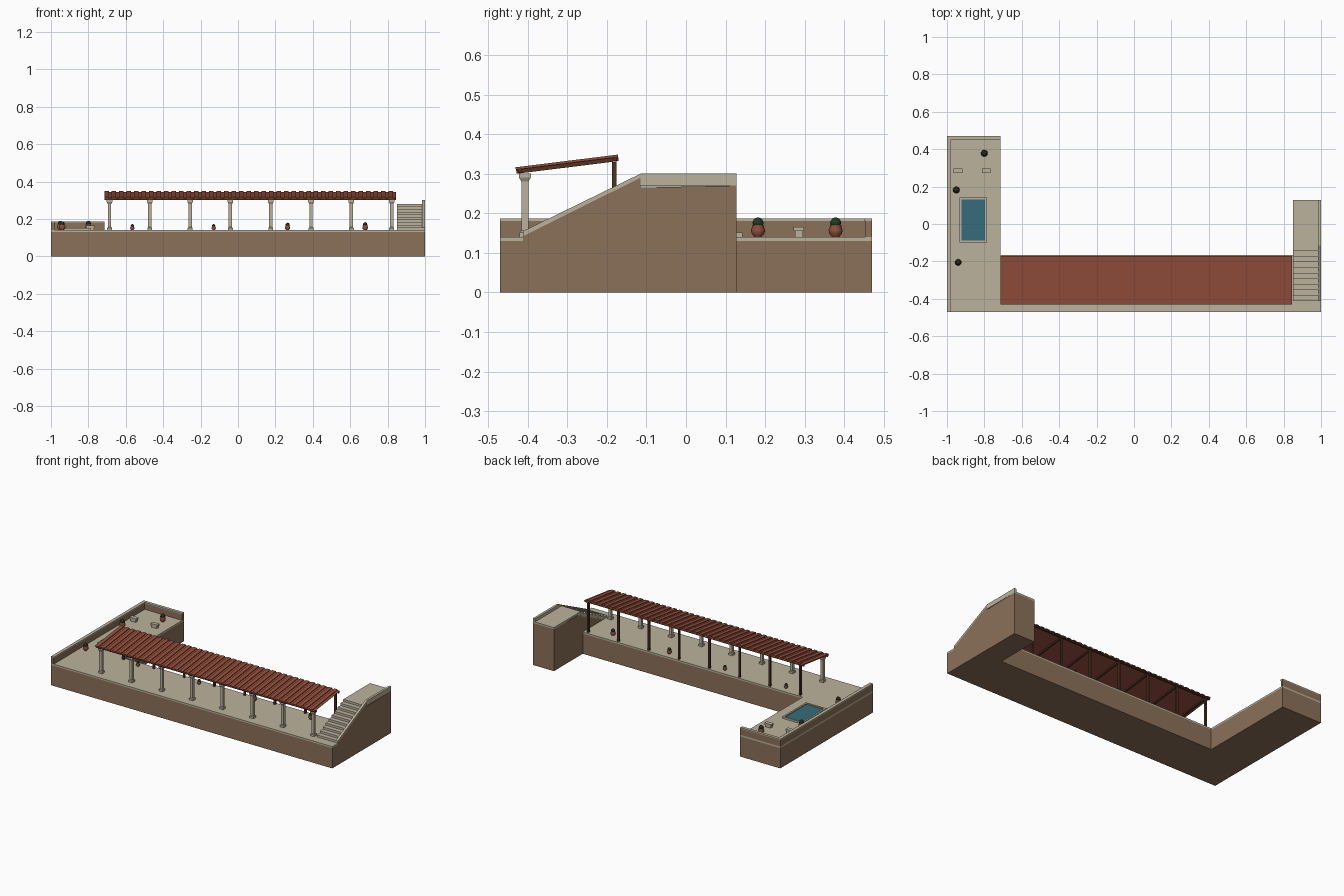
import bpy, bmesh
from math import atan2, hypot
from mathutils import Matrix, Vector

cube = bpy.data.objects.get("Cube")
if cube:
    bpy.data.objects.remove(cube, do_unlink=True)


def material(name, rgb):
    m = bpy.data.materials.new(name)
    m.use_nodes = True
    m.diffuse_color = (*rgb, 1)
    bsdf = m.node_tree.nodes["Principled BSDF"]
    bsdf.inputs["Base Color"].default_value = (*rgb, 1)
    bsdf.inputs["Roughness"].default_value = 0.8
    return m


STONE = material("pale stone", (0.50, 0.45, 0.34))
EARTH = material("brown wall", (0.26, 0.165, 0.10))
TILE = material("red roof tile", (0.30, 0.078, 0.046))
WOOD = material("dark wood", (0.08, 0.032, 0.018))
CLAY = material("terracotta", (0.30, 0.085, 0.05))
LEAF = material("dark foliage", (0.018, 0.045, 0.02))
WATER = material("teal water", (0.037, 0.15, 0.20))


def finish(name, bm, mat, smooth=False):
    bmesh.ops.recalc_face_normals(bm, faces=bm.faces)
    me = bpy.data.meshes.new(name)
    bm.to_mesh(me)
    bm.free()
    me.materials.append(mat)
    ob = bpy.data.objects.new(name, me)
    bpy.context.collection.objects.link(ob)
    if smooth:
        for p in me.polygons:
            p.use_smooth = True
    return ob


def add_box(bm, x, y, z):
    size = Matrix.Diagonal((x[1] - x[0], y[1] - y[0], z[1] - z[0], 1))
    mid = Vector((sum(x), sum(y), sum(z))) / 2
    bmesh.ops.create_cube(bm, size=1, matrix=Matrix.Translation(mid) @ size)


def boxes(name, mat, items):
    bm = bmesh.new()
    for x, y, z in items:
        add_box(bm, x, y, z)
    return finish(name, bm, mat)


def prism(name, mat, outline, lo, hi, axis):
    """Extrude an outline: (x, y) along z, or (y, z) along x."""
    bm = bmesh.new()
    place = (lambda a, b: (a, b, lo)) if axis == "z" else (lambda a, b: (lo, a, b))
    face = bm.faces.new([bm.verts.new(place(*p)) for p in outline])
    out = bmesh.ops.extrude_face_region(bm, geom=[face])["geom"]
    move = (0, 0, hi - lo) if axis == "z" else (hi - lo, 0, 0)
    bmesh.ops.translate(bm, vec=move, verts=[g for g in out if isinstance(g, bmesh.types.BMVert)])
    return finish(name, bm, mat)


# Terrace: L-shaped base and paving slab
BACK, FRONT, WING, STAIR, DECK = -0.165, -0.47, -0.715, 0.85, 0.14
base = [(-1, FRONT), (STAIR, FRONT), (STAIR, BACK), (WING, BACK), (WING, 0.47), (-1, 0.47)]
prism("terrace_base", EARTH, base, 0, 0.13, "z")
foot = -0.412
slab = [(-1, FRONT), (1, FRONT), (1, foot), (STAIR, foot)] + base[2:]
prism("terrace_slab", STONE, slab, 0.13, DECK, "z")

# Low wall along the side and the back of the wing
boxes("wing_wall", EARTH, [((-1, -0.982), (FRONT, 0.47), (DECK, 0.18)),
                           ((-0.982, WING), (0.454, 0.47), (DECK, 0.18))])
boxes("wing_wall_cap", STONE, [((-1, -0.979), (FRONT, 0.47), (0.18, 0.187)),
                               ((-0.979, WING), (0.451, 0.47), (0.18, 0.187))])

# Stair block, steps, landing and side parapet
TOP_Y, END_Y, INNER = -0.115, 0.128, 0.986
prism("stair_block", EARTH, [(FRONT, 0), (END_Y, 0), (END_Y, 0.27), (TOP_Y, 0.265),
                             (foot, 0.13), (FRONT, 0.13)], STAIR, 1, "x")
STEPS = 10
run, rise = (TOP_Y - foot) / STEPS, (0.28 - DECK) / STEPS
boxes("stair_steps", STONE, [((STAIR, INNER), (foot + i * run, foot + (i + 1) * run),
                              (0.13 + i * rise, DECK + (i + 1) * rise)) for i in range(STEPS)])
boxes("stair_landing", STONE, [((STAIR, INNER), (TOP_Y, END_Y), (0.268, 0.28))])
prism("stair_parapet", EARTH, [(foot, 0.13), (TOP_Y, 0.265), (TOP_Y, 0.29), (foot, 0.142)],
      INNER, 1, "x")
prism("stair_parapet_cap", STONE, [(foot, 0.14), (TOP_Y, 0.288), (TOP_Y, 0.27), (END_Y, 0.27),
                                   (END_Y, 0.30), (TOP_Y, 0.30), (foot, 0.155)],
      INNER - 0.001, 1, "x")

# Pergola columns in front, timber posts behind
post_x = [-0.687 + i * 0.2155 for i in range(8)]
COL_Y, POST_Y = -0.407, -0.181


def column(bm, x):
    levels = [(DECK, 0.013), (0.152, 0.013), (0.156, 0.009), (0.28, 0.009),
              (0.291, 0.015), (0.301, 0.015)]
    rings = [[bm.verts.new((x + sx * r, COL_Y + sy * r, z))
              for sx, sy in ((-1, -1), (1, -1), (1, 1), (-1, 1))] for z, r in levels]
    bm.faces.new(rings[0])
    bm.faces.new(rings[-1])
    for a, b in zip(rings, rings[1:]):
        for i in range(4):
            j = (i + 1) % 4
            bm.faces.new((a[i], a[j], b[j], b[i]))


bm = bmesh.new()
for x in post_x:
    column(bm, x)
finish("front_columns", bm, STONE)
boxes("back_posts", WOOD, [((x - 0.006, x + 0.006), (POST_Y - 0.006, POST_Y + 0.006),
                            (DECK, 0.33)) for x in post_x])

# Sloped roof parts are built flat from y = 0, then tilted
ROOF = (WING, 0.845)
Y0, Y1, Z0, Z1 = -0.428, -0.17, 0.300, 0.332
length = hypot(Y1 - Y0, Z1 - Z0)
tilt = Matrix.Translation((0, Y0, Z0)) @ Matrix.Rotation(atan2(Z1 - Z0, Y1 - Y0), 4, "X")


def sloped(name, mat, items):
    boxes(name, mat, items).data.transform(tilt)


sloped("rafters", WOOD, [((x - 0.006, x + 0.006), (0, length), (0, 0.009)) for x in post_x])
sloped("roof_beams", WOOD, [(ROOF, (y, y + 0.01), (0.001, 0.010)) for y in (0.004, length - 0.014)])
sloped("roof_sheet", TILE, [(ROOF, (0, length), (0.009, 0.0115))])
RIBS = 39
pitch = (ROOF[1] - ROOF[0]) / RIBS
sloped("roof_ribs", TILE, [((ROOF[0] + i * pitch, ROOF[0] + (i + 0.6) * pitch),
                            (-0.001, length), (0.0115, 0.0165)) for i in range(RIBS)])

# Pool with a raised stone rim
PX, PY, rim = (-0.932, -0.785), (-0.098, 0.143), 0.011
boxes("pool_rim", STONE, [(PX, (PY[0], PY[0] + rim), (DECK, 0.151)),
                          (PX, (PY[1] - rim, PY[1]), (DECK, 0.151)),
                          ((PX[0], PX[0] + rim), (PY[0] + rim, PY[1] - rim), (DECK, 0.151)),
                          ((PX[1] - rim, PX[1]), (PY[0] + rim, PY[1] - rim), (DECK, 0.151))])
boxes("pool_water", WATER, [((PX[0] + rim, PX[1] - rim), (PY[0] + rim, PY[1] - rim),
                             (DECK, 0.145))])

# Two small stone benches
boxes("benches", STONE, [((x - s, x + s), (0.285 - d, 0.285 + d), z)
                         for x in (-0.94, -0.79)
                         for s, d, z in ((0.019, 0.010, (DECK, 0.155)),
                                         (0.024, 0.013, (0.155, 0.165)))])


# Potted plants
def pot(index, x, y, s):
    profile = [(0.009, 0), (0.016, 0.009), (0.018, 0.018), (0.014, 0.027), (0.016, 0.031),
               (0.013, 0.031)]
    bm = bmesh.new()
    for (r1, z1), (r2, z2) in zip(profile, profile[1:]):
        if z2 > z1:
            bmesh.ops.create_cone(bm, segments=16, radius1=r1, radius2=r2, depth=z2 - z1,
                                  matrix=Matrix.Translation((0, 0, (z1 + z2) / 2)))
    bmesh.ops.create_circle(bm, cap_ends=True, segments=16, radius=profile[-2][0],
                            matrix=Matrix.Translation((0, 0, 0.031)))
    bmesh.ops.remove_doubles(bm, verts=bm.verts, dist=0.0001)
    clay = finish(f"pot_{index}", bm, CLAY, True)
    bm = bmesh.new()
    bmesh.ops.create_icosphere(bm, subdivisions=2, radius=0.014,
                               matrix=Matrix.Translation((0, 0, 0.036)))
    leaf = finish(f"plant_{index}", bm, LEAF)
    for ob in (clay, leaf):
        ob.location = (x, y, DECK)
        ob.scale = (s, s, s)


places = [(-0.80, 0.378, 1), (-0.95, 0.182, 1), (-0.94, -0.205, 0.95),
          (-0.565, -0.21, 0.65), (-0.13, -0.21, 0.65), (0.265, -0.21, 0.8), (0.68, -0.23, 0.85)]
for i, place in enumerate(places, 1):
    pot(i, *place)
